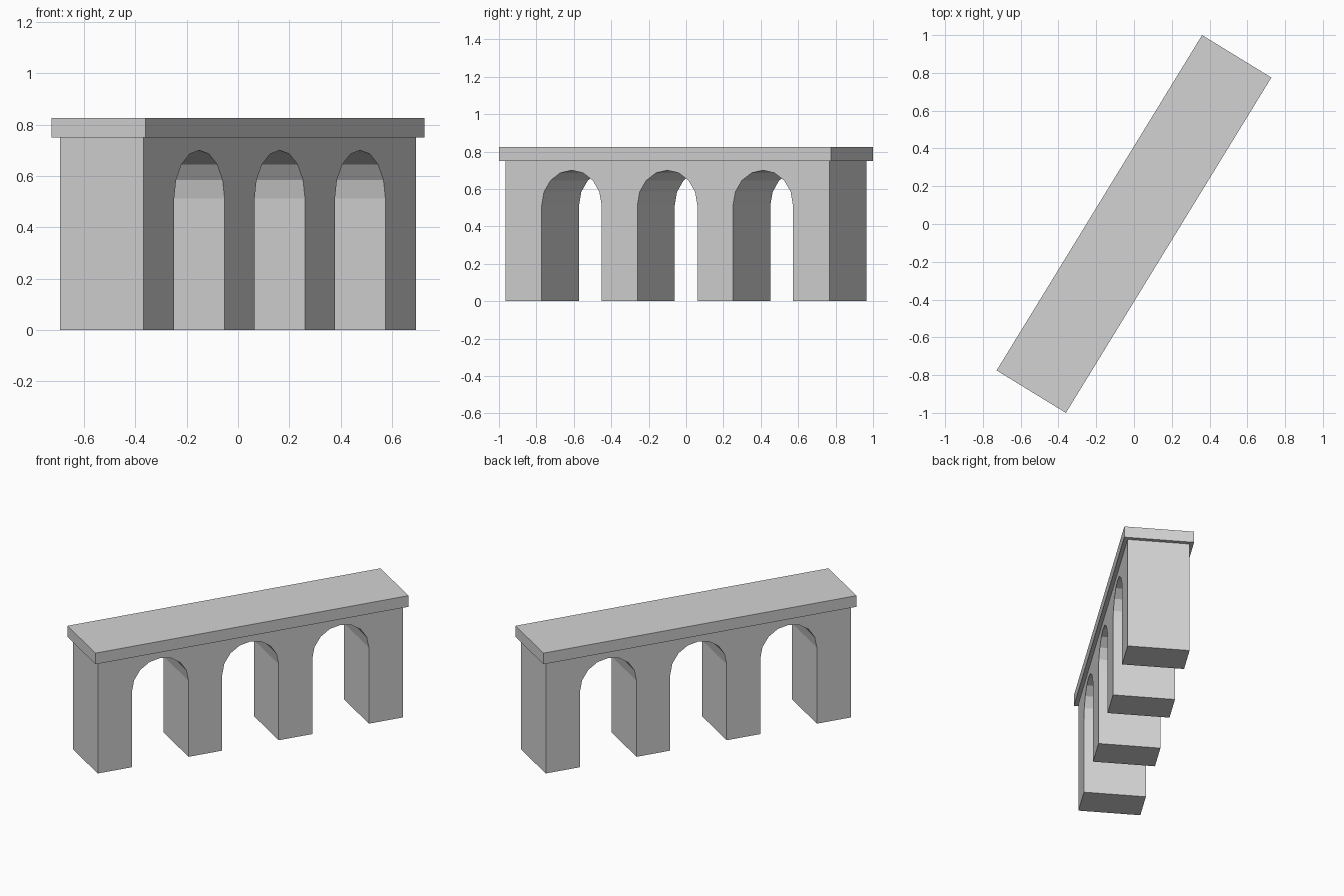
import bpy, bmesh
from math import radians, cos, sin, pi
from mathutils import Matrix

cube = bpy.data.objects.get("Cube")
if cube:
    bpy.data.objects.remove(cube, do_unlink=True)

TURN = Matrix.Rotation(radians(58.5), 4, 'Z')   # the bridge stands diagonally
LENGTH, DEPTH, WALL_TOP = 2.032, 0.382, 0.75
ARCH_R, SPRING, SPACING, SEGMENTS = 0.188, 0.512, 0.6, 8

stone = bpy.data.materials.new("grey_stone")
stone.use_nodes = True
colour = (0.65, 0.65, 0.65, 1)
stone.diffuse_color = colour
stone.node_tree.nodes["Principled BSDF"].inputs["Base Color"].default_value = colour


def extrude_profile(name, points, depth):
    """Extrude an outline in the length/height plane symmetrically through the depth."""
    bm = bmesh.new()
    face = bm.faces.new([bm.verts.new((u, -depth / 2, z)) for u, z in points])
    grown = bmesh.ops.extrude_face_region(bm, geom=[face])["geom"]
    verts = [g for g in grown if isinstance(g, bmesh.types.BMVert)]
    bmesh.ops.translate(bm, verts=verts, vec=(0, depth, 0))
    bmesh.ops.recalc_face_normals(bm, faces=bm.faces)
    # Split the concave outline cleanly
    bmesh.ops.triangulate(bm, faces=[f for f in bm.faces if len(f.verts) > 4])
    bm.transform(TURN)
    mesh = bpy.data.meshes.new(name)
    bm.to_mesh(mesh)
    bm.free()
    mesh.materials.append(stone)
    obj = bpy.data.objects.new(name, mesh)
    bpy.context.collection.objects.link(obj)
    return obj


# Arched wall: one outline running up and over each opening
outline = [(-LENGTH / 2, WALL_TOP), (-LENGTH / 2, 0)]
for i in (-1, 0, 1):
    centre = i * SPACING
    outline.append((centre - ARCH_R, 0))
    for k in range(SEGMENTS + 1):
        a = pi - pi * k / SEGMENTS
        outline.append((centre + ARCH_R * cos(a), SPRING + ARCH_R * sin(a)))
    outline.append((centre + ARCH_R, 0))
outline += [(LENGTH / 2, 0), (LENGTH / 2, WALL_TOP)]
extrude_profile("arched_wall", outline, DEPTH)

# Overhanging deck slab
half = 1.041
extrude_profile("deck_slab", [(-half, WALL_TOP), (half, WALL_TOP),
                              (half, 0.825), (-half, 0.825)], 0.43)
